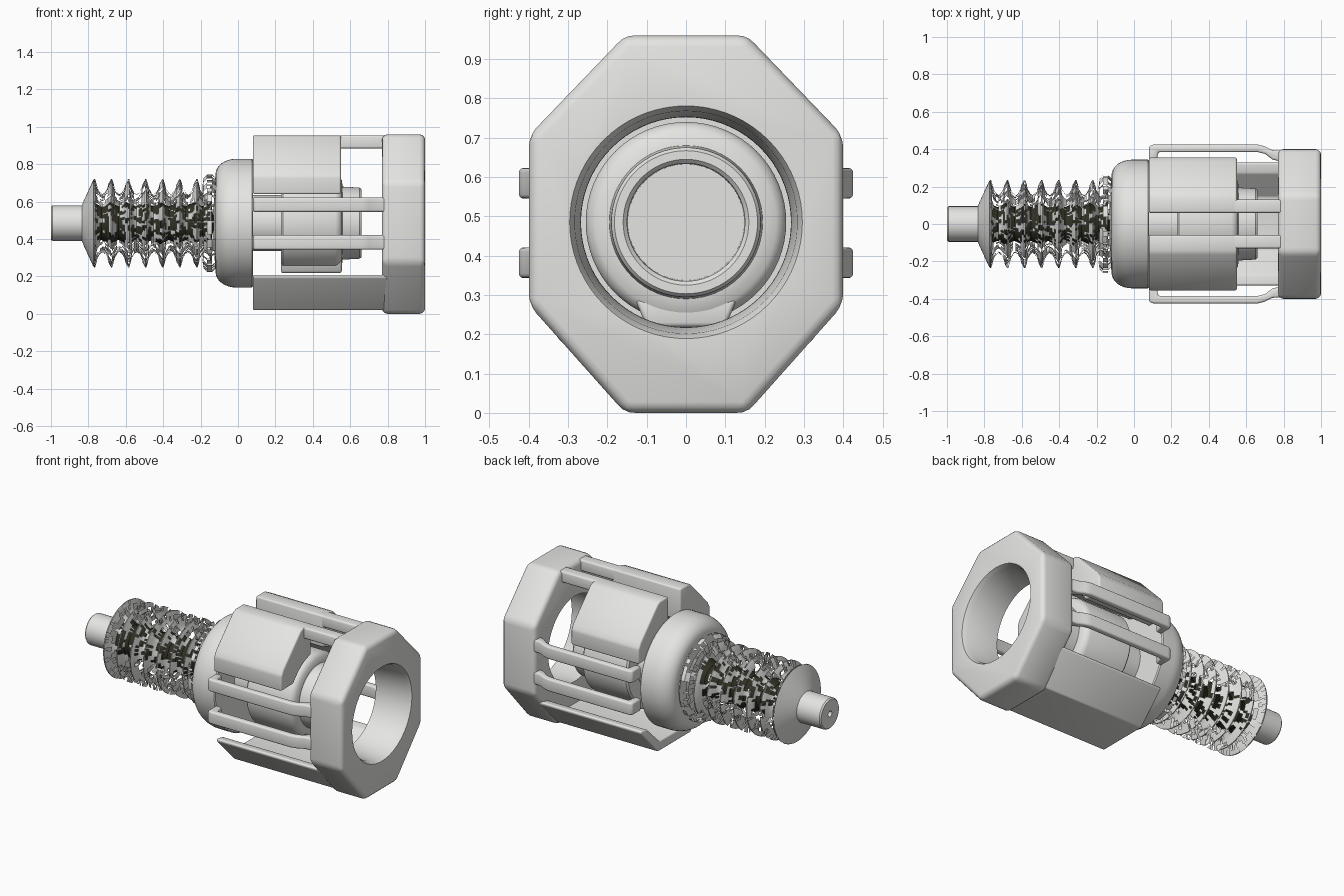
import bpy, bmesh, math, random
from mathutils import Vector, noise

if "Cube" in bpy.data.objects:
    bpy.data.objects.remove(bpy.data.objects["Cube"])

random.seed(4)
CZ = 0.485  # height of the long axis


def material(name, col):
    m = bpy.data.materials.new(name)
    m.diffuse_color = (*col, 1)
    m.use_nodes = True
    m.node_tree.nodes["Principled BSDF"].inputs["Base Color"].default_value = m.diffuse_color
    return m


GREY = material("light grey", (0.78, 0.78, 0.76))
DARK = material("dark olive", (0.03, 0.03, 0.018))


def finish(name, bm, mat, bevel=0, angle=35):
    bmesh.ops.recalc_face_normals(bm, faces=bm.faces)
    me = bpy.data.meshes.new(name)
    bm.to_mesh(me)
    bm.free()
    ob = bpy.data.objects.new(name, me)
    bpy.context.collection.objects.link(ob)
    me.materials.append(mat)
    bpy.ops.object.select_all(action='DESELECT')
    ob.select_set(True)
    bpy.context.view_layer.objects.active = ob
    if bevel:
        b = ob.modifiers.new("bevel", 'BEVEL')
        b.width, b.segments, b.limit_method = bevel, 3, 'ANGLE'
        b.angle_limit = math.radians(25)
        bpy.ops.object.modifier_apply(modifier="bevel")
    bpy.ops.object.shade_smooth_by_angle(angle=math.radians(angle))
    return ob


def lathe_bm(profile, segs=64):
    """Revolve (x, radius) points about the long axis."""
    bm = bmesh.new()
    rings = []
    for x, r in profile:
        if r == 0:
            rings.append([bm.verts.new((x, 0, CZ))] * segs)
        else:
            rings.append([bm.verts.new((x, r * math.cos(t), CZ + r * math.sin(t)))
                          for t in (2 * math.pi * i / segs for i in range(segs))])
    for a, b in zip(rings, rings[1:]):
        for i in range(segs):
            j = (i + 1) % segs
            bm.faces.new(list(dict.fromkeys((a[i], a[j], b[j], b[i]))))
    return bm


def lathe(name, profile, mat=GREY, segs=64):
    return finish(name, lathe_bm(profile, segs), mat)


def extrude(name, pts, direction, bevel=0.0):
    """Extrude a flat outline of 3D points."""
    bm = bmesh.new()
    f = bm.faces.new([bm.verts.new(p) for p in pts])
    r = bmesh.ops.extrude_face_region(bm, geom=[f])
    vs = [v for v in r["geom"] if isinstance(v, bmesh.types.BMVert)]
    bmesh.ops.translate(bm, verts=vs, vec=Vector(direction))
    return finish(name, bm, GREY, bevel)


def prism(name, yz, x0, x1, bevel):
    return extrude(name, [(x0, y, z) for y, z in yz], (x1 - x0, 0, 0), bevel)


def tear(bm, ridge, valley):
    """Remove ragged patches, given the kept level on ridges and in valleys."""
    torn = []
    for f in bm.faces:
        c = f.calc_center_median()
        r = math.hypot(c.y, c.z - CZ)
        n = noise.noise(c * 28) + random.uniform(-0.3, 0.3)
        if n > (ridge if r > 0.195 else valley):
            torn.append(f)
    bmesh.ops.delete(bm, geom=torn, context='FACES')


# Rear rod with a small centre hole
lathe("rear_rod", [(-0.95, 0), (-0.95, 0.018), (-1, 0.018), (-1, 0.088), (-0.992, 0.095),
                   (-0.78, 0.095), (-0.78, 0)], segs=40)

# Cone flange at the end of the bellows
lathe("cone_flange", [(-0.835, 0.095), (-0.825, 0.12), (-0.772, 0.235), (-0.76, 0.2),
                      (-0.775, 0.1)], segs=48)

# Dark core inside the bellows
core = [(-0.775, 0)]
for i in range(29):
    core.append((-0.775 + i * 0.0225, 0.1 + 0.012 * (i % 4 == 0) - 0.01 * (i % 4 == 2)))
lathe("bellows_core", core + [(-0.14, 0.07), (-0.12, 0)], DARK, 32)

# Worn bellows: ridged skin with torn patches
prof, pitch = [], 0.0913
for k in range(7):
    x = -0.77 + k * pitch
    prof += [(x, 0.236), (x + 0.006, 0.236), (x + 0.014, 0.21), (x + 0.02, 0.185),
             (x + 0.032, 0.165), (x + 0.045, 0.155), (x + 0.059, 0.165),
             (x + 0.071, 0.185), (x + 0.077, 0.21)]
bm = lathe_bm(prof + [(-0.14, 0.2)], 110)
tear(bm, 0.16, -0.08)
finish("bellows_skin", bm, GREY)

# Torn ring where the bellows meets the housing
bm = lathe_bm([(-0.19, 0.2), (-0.185, 0.24), (-0.165, 0.262), (-0.14, 0.262),
               (-0.115, 0.24)], 110)
tear(bm, -0.06, -0.06)
finish("bellows_end_ring", bm, GREY)

# Rounded rear housing
dome = [(-0.13, 0), (-0.13, 0.1), (-0.122, 0.24)]
for i in range(9):
    t = math.pi / 2 * i / 8
    dome.append((-0.01 - 0.11 * math.cos(t), 0.262 + 0.082 * math.sin(t)))
lathe("rear_housing", dome + [(0.074, 0.344), (0.08, 0.338), (0.08, 0)])

# Neck and inner barrel with a recessed front
lathe("barrel_neck", [(0.07, 0), (0.07, 0.15), (0.24, 0.15), (0.24, 0)], segs=48)
lathe("inner_barrel", [(0.23, 0), (0.23, 0.245), (0.24, 0.255), (0.52, 0.255), (0.54, 0.248),
                       (0.555, 0.23), (0.56, 0.195), (0.65, 0.19), (0.66, 0.182),
                       (0.66, 0.16), (0.65, 0.15), (0.5, 0.148), (0.5, 0)])
# Key along the underside of the barrel
prism("barrel_key", [(-0.13, 0.29), (-0.1, 0.218), (0.1, 0.218), (0.13, 0.29)],
      0.23, 0.555, 0.012)

# Bottom cradle plate
prism("bottom_cradle", [(-0.325, 0.21), (-0.33, 0.195), (-0.16, 0.02), (0.16, 0.02),
                        (0.33, 0.195), (0.325, 0.21), (0.27, 0.2), (0.145, 0.08),
                        (-0.145, 0.08), (-0.27, 0.2)], 0.08, 0.8, 0.008)

# Cage parts mirrored front and back
bar = [(0.08, 0.33), (0.08, 0.415), (0.1, 0.425), (0.66, 0.425), (0.7, 0.415), (0.74, 0.395),
       (0.8, 0.39), (0.8, 0.33), (0.74, 0.345), (0.7, 0.375), (0.66, 0.385), (0.13, 0.385),
       (0.12, 0.33)]
arc = [(0.28 * math.cos(t), CZ + 0.28 * math.sin(t))
       for t in (math.radians(78 - 44 * i / 10) for i in range(11))]
shell = [(0.355, 0.64), (0.355, 0.735), (0.335, 0.77), (0.165, 0.945), (0.14, 0.955),
         (0.06, 0.955)]
for side, label in ((-1, "front"), (1, "back")):
    # Side slats, bending inwards to the front collar
    for level, z in (("upper", 0.545), ("lower", 0.343)):
        extrude(f"{level}_slat_{label}",
                [(x, side * y, z) for x, y in bar], (0, 0, 0.078), 0.012)
    # Half of the upper shell: octagon outside, round inside
    prism(f"upper_shell_{label}", [(side * y, z) for y, z in shell + arc], 0.08, 0.55, 0.01)
    # Top slat running on from the shell to the collar
    y = side * 0.095
    prism(f"top_slat_{label}",
          [(y - 0.035, 0.885), (y + 0.035, 0.885), (y + 0.035, 0.955), (y - 0.035, 0.955)],
          0.5, 0.8, 0.01)

# Octagonal front collar with a round bore
octagon = [(-0.155, 0), (0.155, 0), (0.4, 0.275), (0.4, 0.705),
           (0.155, 0.96), (-0.155, 0.96), (-0.4, 0.705), (-0.4, 0.275)]
collar = prism("front_collar", octagon, 0.77, 1.0, 0.028)
cutter = lathe("bore_cutter", [(0.7, 0), (0.7, 0.265), (0.8, 0.268), (0.97, 0.283),
                               (1.0, 0.296), (1.05, 0.32), (1.05, 0)], segs=72)
cutter.hide_render = True
bpy.context.view_layer.objects.active = collar
cut = collar.modifiers.new("bore", 'BOOLEAN')
cut.operation, cut.object, cut.solver = 'DIFFERENCE', cutter, 'EXACT'
bpy.ops.object.modifier_apply(modifier="bore")
bpy.data.objects.remove(cutter)
bpy.ops.object.select_all(action='DESELECT')
collar.select_set(True)
bpy.ops.object.shade_smooth_by_angle(angle=math.radians(30))
